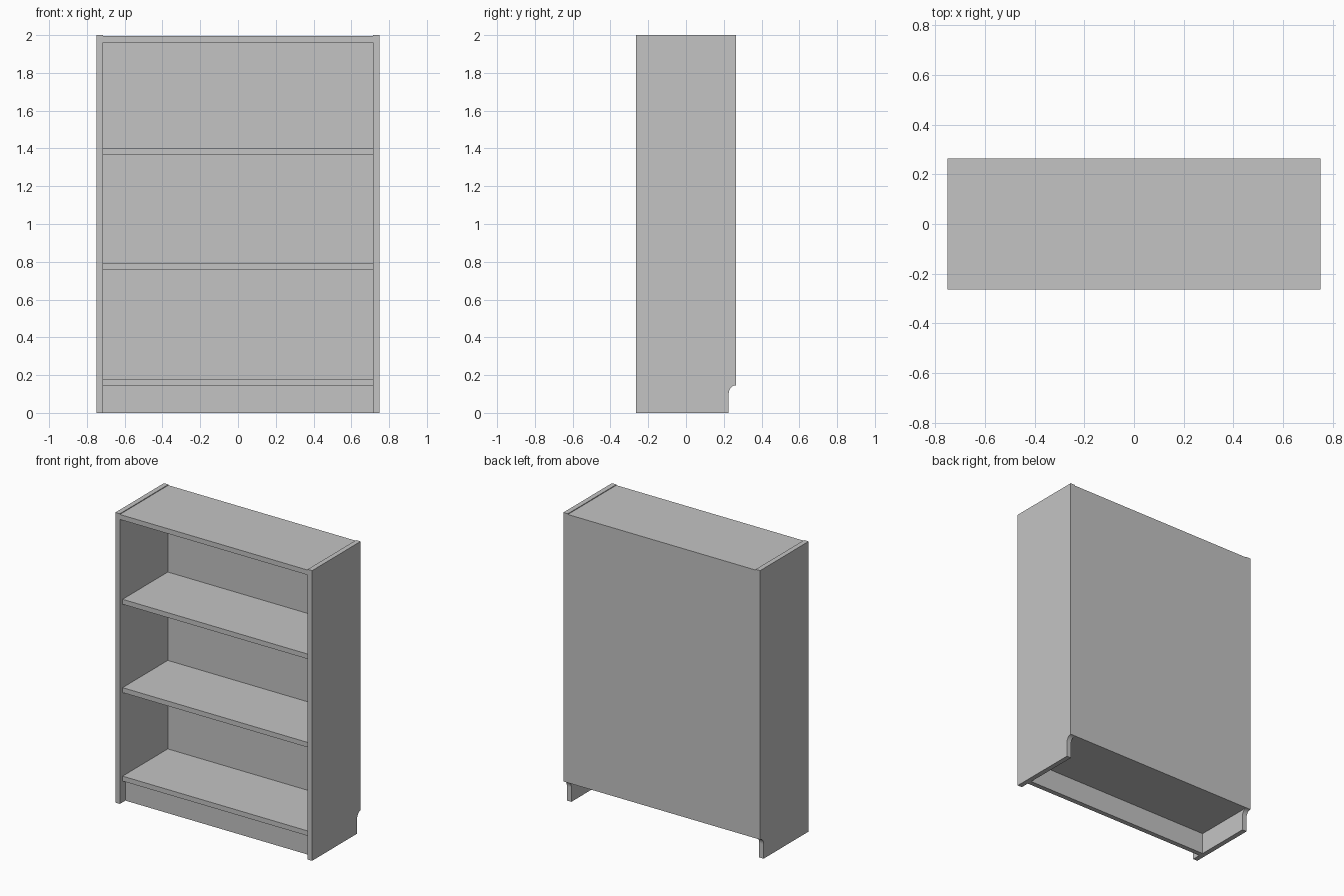
import bpy
import bmesh
import math

if "Cube" in bpy.data.objects:
    bpy.data.objects.remove(bpy.data.objects["Cube"], do_unlink=True)

# Overall dimensions
HALF_W, HALF_D, HEIGHT = 0.75, 0.264, 2.0
BOARD = 0.034
BACK = 0.006
INNER = HALF_W - BOARD

grey = bpy.data.materials.new("light grey")
grey.use_nodes = True
colour = (0.55, 0.55, 0.55, 1)
grey.diffuse_color = colour
grey.node_tree.nodes["Principled BSDF"].inputs["Base Color"].default_value = colour


def add_object(name, bm):
    mesh = bpy.data.meshes.new(name)
    bmesh.ops.recalc_face_normals(bm, faces=bm.faces[:])
    bm.to_mesh(mesh)
    bm.free()
    mesh.materials.append(grey)
    obj = bpy.data.objects.new(name, mesh)
    bpy.context.collection.objects.link(obj)
    return obj


def board(name, y0, y1, z0, z1):
    """Flat board fitted between the two sides."""
    bm = bmesh.new()
    bmesh.ops.create_cube(bm, size=1)
    bmesh.ops.scale(bm, vec=(2 * INNER, y1 - y0, z1 - z0), verts=bm.verts)
    bmesh.ops.translate(bm, vec=(0, (y0 + y1) / 2, (z0 + z1) / 2), verts=bm.verts)
    return add_object(name, bm)


def side_panel(name, x0):
    """Upright with a curved skirting notch at its lower back corner."""
    notch_y, notch_z, ry, rz = HALF_D, 0.1, 0.038, 0.046
    profile = [(HALF_D, HEIGHT), (-HALF_D, HEIGHT), (-HALF_D, 0), (notch_y - ry, 0)]
    for i in range(9):
        a = math.pi / 2 * i / 8
        profile.append((notch_y - ry * math.cos(a), notch_z + rz * math.sin(a)))
    bm = bmesh.new()
    face = bm.faces.new([bm.verts.new((x0, y, z)) for y, z in profile])
    extruded = bmesh.ops.extrude_face_region(bm, geom=[face])["geom"]
    moved = [v for v in extruded if isinstance(v, bmesh.types.BMVert)]
    bmesh.ops.translate(bm, vec=(BOARD, 0, 0), verts=moved)
    return add_object(name, bm)


# Uprights
side_panel("left_side", INNER)
side_panel("right_side", -HALF_W)

# Top sits flush with the front and slightly below the uprights
inside_back = HALF_D - BACK
board("top_panel", -HALF_D, inside_back, 1.995 - BOARD, 1.995)

# Shelves are set back a little from the front
for name, z in (("bottom_shelf", 0.146), ("lower_shelf", 0.756), ("upper_shelf", 1.365)):
    board(name, -HALF_D + 0.03, inside_back, z, z + BOARD)

# Plinth below the bottom shelf, and thin back
board("plinth", -HALF_D + 0.06, -HALF_D + 0.06 + BOARD, 0, 0.146)
board("back_panel", inside_back, HALF_D, 0.146, 1.995)
